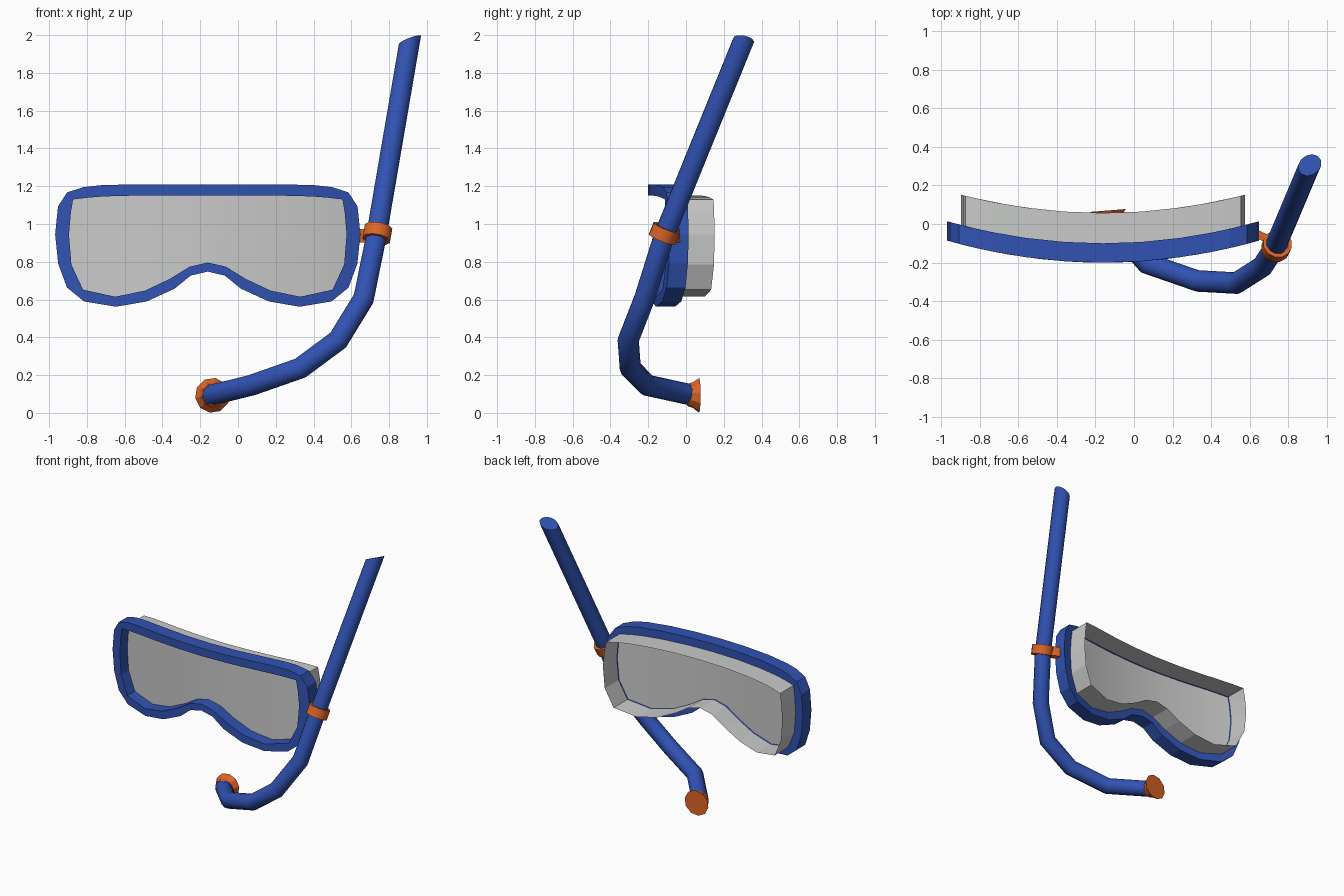
import bpy, bmesh, math
from mathutils import Vector

if "Cube" in bpy.data.objects:
    bpy.data.objects.remove(bpy.data.objects["Cube"])

def material(name, rgb):
    m = bpy.data.materials.new(name)
    m.diffuse_color = (*rgb, 1)
    m.use_nodes = True
    m.node_tree.nodes["Principled BSDF"].inputs["Base Color"].default_value = m.diffuse_color
    return m

BLUE = material("blue_plastic", (0.03, 0.085, 0.45))
ORANGE = material("orange_rubber", (0.72, 0.13, 0.02))
GREY = material("pale_grey", (0.58, 0.59, 0.58))

def add_object(name, bm, mat, smooth=None):
    bmesh.ops.recalc_face_normals(bm, faces=bm.faces[:])
    me = bpy.data.meshes.new(name)
    bm.to_mesh(me)
    bm.free()
    me.materials.append(mat)
    ob = bpy.data.objects.new(name, me)
    bpy.context.collection.objects.link(ob)
    if smooth:
        bpy.ops.object.select_all(action='DESELECT')
        bpy.context.view_layer.objects.active = ob
        ob.select_set(True)
        bpy.ops.object.shade_smooth_by_angle(angle=math.radians(smooth))
    return ob

def bridge(bm, loops, wrap=False, caps=False):
    """Join rings of points with quads."""
    rings = [[bm.verts.new(p) for p in l] for l in loops]
    n = len(rings[0])
    pairs = list(zip(rings, rings[1:])) + ([(rings[-1], rings[0])] if wrap else [])
    for a, b in pairs:
        for i in range(n):
            j = (i + 1) % n
            bm.faces.new((a[i], a[j], b[j], b[i]))
    if caps:
        bm.faces.new(rings[0])
        bm.faces.new(rings[-1])

def circle(c, axis, r, n):
    c, axis = Vector(c), Vector(axis).normalized()
    u = axis.orthogonal().normalized()
    v = axis.cross(u)
    return [c + r * (u * math.cos(t) + v * math.sin(t))
            for t in (2 * math.pi * i / n for i in range(n))]

# ---- Mask: half outlines (offset from mask centre, height), top to nose
CX = -0.16
OUTER = [(0, 1.21), (.2, 1.21), (.4, 1.21), (.57, 1.205), (.66, 1.195), (.745, 1.167),
         (.793, 1.093), (.808, .944), (.792, .79), (.745, .663), (.655, .59), (.487, .562),
         (.323, .59), (.175, .658), (.09, .727), (0, .748)]
INNER = [(0, 1.152), (.2, 1.152), (.4, 1.15), (.55, 1.146), (.63, 1.14), (.713, 1.13),
         (.725, 1.06), (.735, .944), (.722, .785), (.691, .718), (.66, .652), (.49, .615),
         (.333, .647), (.2, .71), (.096, .774), (0, .796)]

def on_mask(u, z, depth):
    return Vector((CX + u, -0.2 + 0.175 * u * u + depth, z))

def outline(half, depth):
    pts = half + [(-u, z) for u, z in half[-2:0:-1]]
    return [on_mask(u, z, depth) for u, z in pts]

# frame
bm = bmesh.new()
bridge(bm, [outline(OUTER, 0), outline(OUTER, .1), outline(INNER, .1), outline(INNER, 0)], wrap=True)
add_object("mask_frame", bm, BLUE)

# face skirt
bm = bmesh.new()
bridge(bm, [outline(INNER, .1), outline(INNER, .257)])
add_object("mask_skirt", bm, GREY)

# curved lens made of vertical strips
def height(chain, u):
    for (a, za), (b, zb) in zip(chain, chain[1:]):
        if a <= u <= b:
            return za + (zb - za) * (u - a) / (b - a)
    return chain[-1][1]

top, low = INNER[:8], INNER[:6:-1]
us = sorted({u for u, z in INNER})
us = [-u for u in us[:0:-1]] + us
bm = bmesh.new()
cols = []
for u in us:
    zs = (height(low, abs(u)), height(top, abs(u)))
    cols.append([bm.verts.new(on_mask(u, z, .088)) for z in zs])
for a, b in zip(cols, cols[1:]):
    bm.faces.new((a[0], b[0], b[1], a[1]))
bmesh.ops.remove_doubles(bm, verts=bm.verts[:], dist=1e-5)
add_object("mask_lens", bm, GREY, 30)

# ---- Snorkel tube: mitred sweep with slanted top cut
PATH = [Vector(p) for p in ((.91, .305, 1.973), (.733, -.115, .94), (.665, -.22, .605),
                            (.53, -.306, .385), (.33, -.295, .237), (.07, -.205, .146),
                            (-.13, .02, .097))]
dirs = [(b - a).normalized() for a, b in zip(PATH, PATH[1:])]
normals = [Vector((-.42, .25, 1))]
normals += [a + b for a, b in zip(dirs, dirs[1:])] + [Vector((-.35, 1, 0))]
ring = circle(PATH[0], dirs[0], .056, 12)
loops = []
for i, (c, n) in enumerate(zip(PATH, normals)):
    d = dirs[max(i - 1, 0)]
    ring = [p + d * ((c - p).dot(n) / d.dot(n)) for p in ring]
    loops.append(ring)
bm = bmesh.new()
bridge(bm, loops, caps=True)
add_object("snorkel_tube", bm, BLUE, 32)

# flared mouthpiece
bm = bmesh.new()
axis = (-.08, 1, 0)
bridge(bm, [circle((-.13, .008, .095), axis, .06, 10),
            circle((-.13, .035, .095), axis, .068, 10),
            circle((-.135, .07, .093), axis, .093, 10)], caps=True)
add_object("mouthpiece", bm, ORANGE)

# clip ring around the tube
c, d = Vector((.738, -.115, .95)), -dirs[0]
bm = bmesh.new()
bridge(bm, [circle(c + d * h, d, r, 12) for r, h in
            ((.076, -.034), (.076, .034), (.056, .034), (.056, -.034))], wrap=True)
add_object("clip_ring", bm, ORANGE, 32)

# clip bracket to the frame
bm = bmesh.new()
bmesh.ops.create_cube(bm, size=1)
for v in bm.verts:
    x, y, z = v.co
    v.co = (.672 + x * .064, -.068 + y * .045 - x * .03, .938 + z * .072)
add_object("clip_bracket", bm, ORANGE)
